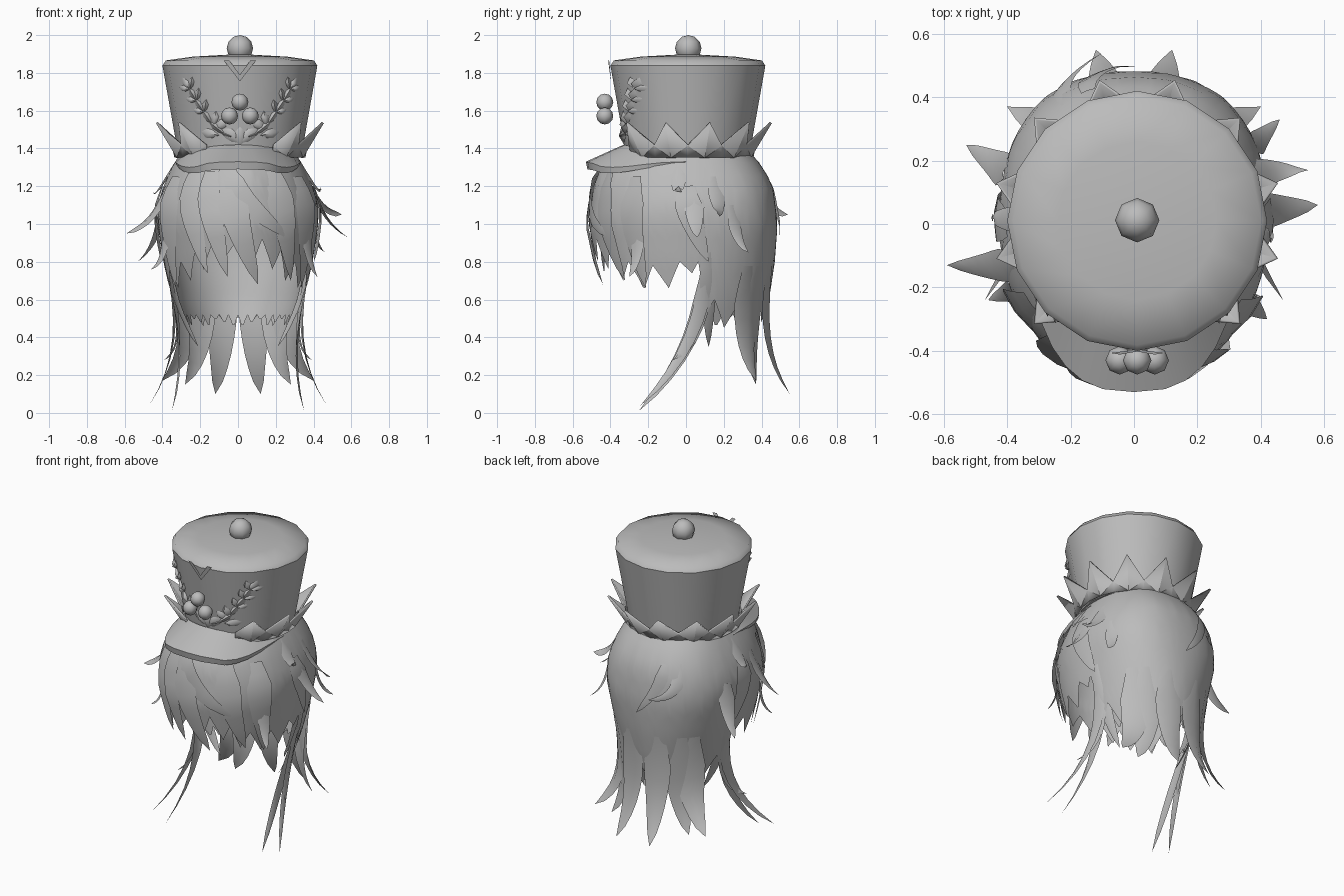
import bpy, bmesh, math
from mathutils import Vector

if "Cube" in bpy.data.objects:
    bpy.data.objects.remove(bpy.data.objects["Cube"])

grey = bpy.data.materials.new("plain_grey")
grey.diffuse_color = (0.5, 0.5, 0.5, 1)
grey.use_nodes = True
grey.node_tree.nodes["Principled BSDF"].inputs["Base Color"].default_value = grey.diffuse_color


def make(name, verts, faces, angle=40):
    me = bpy.data.meshes.new(name)
    me.from_pydata([tuple(v) for v in verts], [], faces)
    bm = bmesh.new()
    bm.from_mesh(me)
    bmesh.ops.remove_doubles(bm, verts=bm.verts, dist=1e-5)
    bmesh.ops.recalc_face_normals(bm, faces=bm.faces)
    bm.to_mesh(me)
    bm.free()
    me.materials.append(grey)
    me.shade_smooth()
    me.set_sharp_from_angle(angle=math.radians(angle))
    ob = bpy.data.objects.new(name, me)
    bpy.context.collection.objects.link(ob)
    return ob


def grid(rows, closed):
    """Faces joining equal-length rows of vertices."""
    n = len(rows[0])
    verts = [p for r in rows for p in r]
    faces = [(i * n + j, i * n + (j + 1) % n, (i + 1) * n + (j + 1) % n, (i + 1) * n + j)
             for i in range(len(rows) - 1) for j in range(n if closed else n - 1)]
    return verts, faces


def interp(table, x):
    if x <= table[0][0]:
        return table[0][1]
    for (a, u), (b, v) in zip(table, table[1:]):
        if x <= b:
            return u + (v - u) * (x - a) / (b - a)
    return table[-1][1]


def polar(r, deg, z, cx=0.01, cy=0.01):
    a = math.radians(deg)
    return Vector((cx + r * math.cos(a), cy + r * math.sin(a), z))


def ball(name, loc, r, seg, rings):
    rows = [[Vector(loc) + Vector((r * math.sin(p) * math.cos(a), r * math.sin(p) * math.sin(a), r * math.cos(p)))
             for a in [2 * math.pi * j / seg for j in range(seg)]]
            for p in [math.pi * i / rings for i in range(rings + 1)]]
    make(name, *grid(rows, True), 80)


def lathe(name, profile, angle, sides=16):
    rows = [[polar(r, 360 * j / sides, z) for j in range(sides)] for r, z in profile]
    make(name, *grid(rows, True), angle)


# Hat wall and softly domed lid
lathe("hat_wall", [(0, 1.36), (0.325, 1.36), (0.41, 1.838)], 30)
lathe("hat_lid", [(0.41, 1.838), (0.392, 1.866), (0.25, 1.886), (0, 1.9)], 75)
ball("hat_top_knob", (0.01, 0.012, 1.93), 0.07, 8, 6)


def hat_radius(z):
    return 0.325 + (z - 1.36) * 0.175


# Zigzag crown band: creased teeth flaring outward, open at the front
bv, bf = [], []
for k in range(10):
    d = -60 + 30 * k
    n = len(bv)
    bv += [polar(0.335, d, 1.355), polar(0.335, d + 15, 1.355), polar(0.335, d + 30, 1.355),
           polar(0.35, d, 1.42), polar(0.45, d + 15, 1.54), polar(0.35, d + 30, 1.42)]
    bf += [(n, n + 1, n + 3), (n + 1, n + 4, n + 3), (n + 1, n + 2, n + 5), (n + 1, n + 5, n + 4)]
band = make("zigzag_band", bv, bf, 12)
sol = band.modifiers.new("thickness", "SOLIDIFY")
sol.thickness = 0.012

# Visor: curved wedge swept round the front
rings = [[], [], [], []]
for i in range(17):
    a = math.pi * i / 16
    c, s = math.cos(a), math.sin(a)
    ox, oy = math.copysign(abs(c) ** 0.75, c) * 0.335, -0.53 * s ** 0.9 if s > 1e-6 else 0
    oz = 1.33 - 0.03 * math.sin(2 * a) ** 2 * (1 if s < 0.9 else 0.6)
    rings[0].append((0.31 * c, -0.33 * s, 1.335 + 0.085 * s))
    rings[1].append((ox, oy, oz))
    rings[2].append((ox * 0.985, oy * 0.985, oz - 0.01 - 0.03 * s))
    rings[3].append((0.3 * c, -0.32 * s, 1.32))
make("visor", *grid(rings + [rings[0]], False), 35)

# Berries and leafy sprigs on the hat front
for x, z in [(0.01, 1.645), (-0.045, 1.572), (0.065, 1.572)]:
    ball("berry", (x, -0.43, z), 0.045, 8, 6)


def on_hat(x, z, lift=0.0):
    r = hat_radius(z) + lift
    return Vector((0.01 + x, 0.01 - math.sqrt(max(r * r - x * x, 0)), z))


def leaf(verts, faces, x, z, ang, length, width):
    """Pillow-shaped leaf lying on the hat wall."""
    n = len(verts)
    dx, dz = math.cos(ang), math.sin(ang)
    for t, w in [(0, 0), (0.3, 0.8), (0.65, 1), (1, 0), (0.65, -1), (0.3, -0.8)]:
        verts.append(on_hat(x + dx * t * length - dz * w * width, z + dz * t * length + dx * w * width, -0.002))
    verts.append(on_hat(x + dx * 0.5 * length, z + dz * 0.5 * length, 0.022))
    faces += [(n + i, n + (i + 1) % 6, n + 6) for i in range(6)]


sv, sf = [], []
stem = [(0.0, 1.45), (0.08, 1.475), (0.15, 1.53), (0.19, 1.59), (0.23, 1.65), (0.265, 1.71)]
for side in (1, -1):
    def add(x, z, deg, ln, w):
        a = math.radians(deg)
        leaf(sv, sf, side * x, z, a if side > 0 else math.pi - a, ln, w)
    for (x0, z0), (x1, z1) in zip(stem, stem[1:]):
        add(x0, z0, math.degrees(math.atan2(z1 - z0, x1 - x0)), 1.25 * math.hypot(x1 - x0, z1 - z0), 0.016)
    for x, z in stem[3:]:
        add(x, z, 100, 0.07, 0.016)
        add(x, z, 15, 0.06, 0.016)
    add(0.265, 1.71, 60, 0.075, 0.018)
    for x, z, deg, ln, w in [(0.13, 1.5, 140, 0.08, 0.025), (0.11, 1.47, 10, 0.1, 0.025),
                             (0.0, 1.43, 40, 0.12, 0.03), (0.14, 1.52, 100, 0.08, 0.02)]:
        add(x, z, deg, ln, w)
leaf(sv, sf, 0, 1.52, -math.pi / 2, 0.11, 0.03)
make("leaf_sprigs", sv, sf, 70)

# Small V trim at the top front edge
tv, tf = [], []
for side in (1, -1):
    n = len(tv)
    tv += [on_hat(side * x, z, 0.012) for x, z in [(0.085, 1.865), (0.055, 1.865), (0, 1.79), (0, 1.755)]]
    tf.append((n, n + 1, n + 2, n + 3))
make("v_trim", tv, tf)

# Hair mass: half-width, front depth and back depth by height
WIDE = [(0.3, 0.25), (0.4, 0.275), (0.6, 0.35), (0.8, 0.395), (1.0, 0.425), (1.1, 0.425), (1.2, 0.395),
        (1.3, 0.35), (1.4, 0.29)]
FRONT = [(0.6, 0.42), (0.8, 0.475), (1.0, 0.515), (1.2, 0.49), (1.3, 0.45), (1.4, 0.32)]
BACK = [(0.3, 0.37), (0.4, 0.39), (0.6, 0.44), (0.8, 0.47), (1.0, 0.485), (1.2, 0.46), (1.3, 0.41), (1.4, 0.32)]


def surf(deg, z, lift=0.0):
    a = math.radians(deg)
    c, s = math.cos(a), math.sin(a)
    # fuller rear quarters between ear and nape
    full = 1 + 0.06 * math.sin(2 * a) ** 2 * min(max((z - 0.6) * 2.5, 0), 1) if s > 0 else 1
    return Vector(((interp(WIDE, z) + lift) * c * full, (interp(BACK if s > 0 else FRONT, z) + lift) * s * full, z))


# Ragged lower edge by angle, front (-90) to back (90)
EDGE = [(-90, 0.92), (-78, 0.8), (-72, 0.92), (-62, 0.76), (-56, 0.86), (-48, 0.7), (-40, 0.8), (-30, 0.66),
        (-22, 0.78), (-12, 0.66), (-4, 0.8), (4, 0.74), (8, 0.8), (14, 0.52), (20, 0.6), (30, 0.45), (40, 0.58),
        (52, 0.46), (64, 0.58), (76, 0.48), (82, 0.56), (90, 0.5)]
INNER = [(10 + 5 * i, 0.45 + 0.02 * (i % 3) if i % 2 else 0.52) for i in range(17)]


def shell(name, edge, degs, top_z, lift, closed):
    rows = []
    for i in range(13):
        row = []
        for d in degs:
            e = interp(edge, math.degrees(math.asin(math.sin(math.radians(d)))))
            row.append(surf(d, top_z + (e - top_z) * i / 12, lift))
        rows.append(row)
    make(name, *grid(rows, closed), 60)


shell("hair_shell", EDGE, range(-90, 270, 2), 1.4, 0, True)
shell("hair_inner_layer", INNER, range(10, 171, 2), 0.95, -0.03, False)


class Locks:
    """Collects tapered, ridged strands into one object."""
    def __init__(self):
        self.v, self.f = [], []

    def strand(self, path, width, ridge=0.25, n=8):
        pts = [path(i / n) for i in range(n + 1)]
        rows = []
        for i, p in enumerate(pts):
            t = i / n
            tan = (pts[min(i + 1, n)] - pts[max(i - 1, 0)]).normalized()
            out = Vector((p.x, p.y, 0)).normalized()
            side = tan.cross(out).normalized()
            w = width * min(1, 0.45 + 2 * t) * (1 - t) ** 0.65
            rows.append([p - side * w, p + side.cross(tan) * w * ridge, p + side * w])
        v, f = grid(rows, False)
        k = len(self.v)
        self.v += v
        self.f += [tuple(i + k for i in q) for q in f]

    def bend(self, a, b, c, width):
        a, b, c = Vector(a), Vector(b), Vector(c)
        self.strand(lambda t: a * (1 - t) ** 2 + b * 2 * t * (1 - t) + c * t * t, width)

    def hug(self, d0, z0, d1, z1, width):
        self.strand(lambda t: surf(d0 + (d1 - d0) * t ** 1.6, z0 + (z1 - z0) * t, 0.004 + 0.012 * t), width, 0.12)


# Broad fringe locks swept across the forehead and sides
fringe = Locks()
for q in [(-100, 1.3, -50, 0.92, 0.09), (-96, 1.25, -74, 0.68, 0.1), (-112, 1.28, -98, 0.72, 0.09),
          (-128, 1.28, -114, 0.74, 0.09), (-60, 1.28, -44, 0.7, 0.1), (-35, 1.25, -28, 0.66, 0.1),
          (-148, 1.25, -150, 0.66, 0.1), (0, 1.2, 14, 0.8, 0.09), (180, 1.2, 166, 0.8, 0.09),
          (112, 1.25, 88, 0.92, 0.05)]:
    fringe.hug(*q)
make("fringe", fringe.v, fringe.f, 70)

# Long strands, ear locks and flared back spikes, mirrored
tails = Locks()
for s in (1, -1):
    def m(p):
        return (s * p[0], p[1], p[2])
    for tip, w in [((0.47, -0.24, 0.04), 0.05), ((0.35, -0.25, 0.01), 0.06), ((0.39, -0.07, 0.28), 0.045)]:
        tails.bend(m(surf(14, 0.82)), m((0.25, 0.1, 0.36)), m(tip), w)
    tails.bend(m(surf(14, 0.85)), m((0.33, 0.12, 0.55)), m((0.21, 0.12, 0.35)), 0.06)
    for deg, tip, w in [(75, (0.12, 0.55, 0.1), 0.11), (46, (0.4, 0.37, 0.17), 0.12), (56, (0.28, 0.37, 0.15), 0.11)]:
        tails.bend(m(surf(deg, 0.78, -0.01)), m(surf(deg, 0.35)), m(tip), w)
make("long_strands", tails.v, tails.f, 70)

# Loose wisps sticking out at the sides and back
wisps = Locks()
for deg, z, tip, w in [(195, 1.2, (-0.59, -0.13, 0.95), 0.07), (160, 1.1, (-0.53, 0.25, 0.8), 0.07),
                       (205, 1.0, (-0.46, -0.24, 0.76), 0.05), (5, 1.2, (0.58, 0.06, 0.93), 0.07),
                       (20, 1.25, (0.55, 0.17, 1.05), 0.06), (30, 1.1, (0.46, 0.33, 0.85), 0.05),
                       (-30, 1.0, (0.42, -0.3, 0.72), 0.05), (125, 1.25, (-0.1, 0.54, 1.05), 0.05),
                       (178, 1.32, (-0.45, 0.02, 1.17), 0.05), (-5, 1.32, (0.44, -0.04, 1.2), 0.05)]:
    wisps.bend(surf(deg, z, -0.005), surf(deg, z - 0.2, 0.02), tip, w)
make("loose_wisps", wisps.v, wisps.f, 70)
